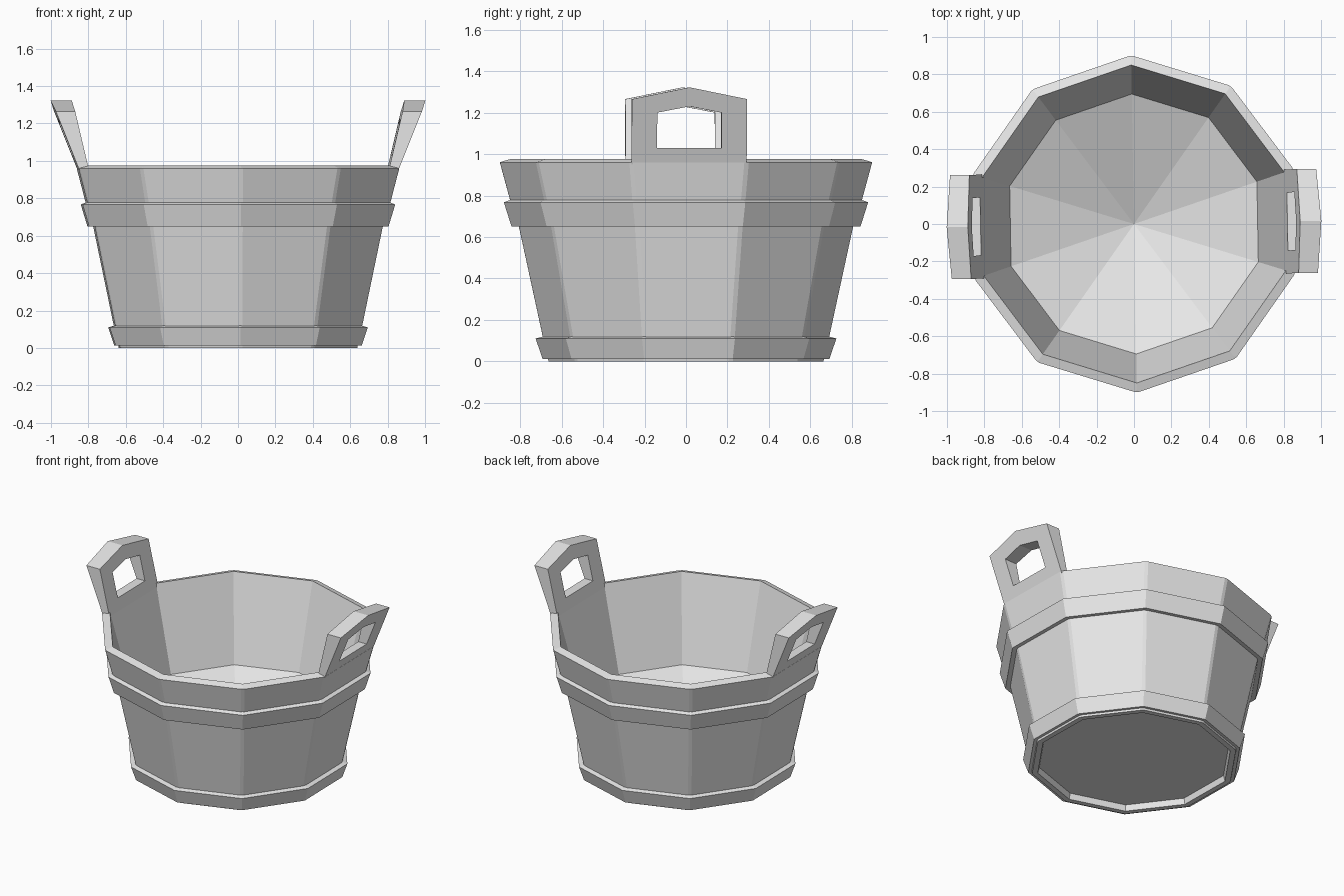
import bpy, bmesh
from math import sin, cos, pi, radians

SIDES = 10
TURN = radians(1)          # slight twist of the whole tub

cube = bpy.data.objects.get("Cube")
if cube:
    bpy.data.objects.remove(cube, do_unlink=True)

grey = bpy.data.materials.new("plain_grey")
grey.use_nodes = True
grey.diffuse_color = (0.8, 0.8, 0.8, 1)
grey.node_tree.nodes["Principled BSDF"].inputs["Base Color"].default_value = (0.8, 0.8, 0.8, 1)


def finish(name, bm):
    bmesh.ops.recalc_face_normals(bm, faces=bm.faces)
    mesh = bpy.data.meshes.new(name)
    bm.to_mesh(mesh)
    bm.free()
    mesh.materials.append(grey)
    obj = bpy.data.objects.new(name, mesh)
    obj.rotation_euler.z = TURN
    bpy.context.collection.objects.link(obj)
    return obj


def lathe(profile, closed):
    """Turn a (radius, z) profile into a ten-sided shape."""
    bm = bmesh.new()
    rings = []
    for i in range(SIDES):
        a = pi / 2 + 2 * pi * i / SIDES
        rings.append([bm.verts.new((r * cos(a), r * sin(a), z)) for r, z in profile])
    count = len(profile)
    for i in range(SIDES):
        p, q = rings[i], rings[(i + 1) % SIDES]
        for j in range(count if closed else count - 1):
            k = (j + 1) % count
            # profile ends on the axis become triangles
            if profile[j][0] == 0:
                bm.faces.new((rings[0][j], q[k], p[k]))
            elif profile[k][0] == 0:
                bm.faces.new((p[j], q[j], rings[0][k]))
            else:
                bm.faces.new((p[j], q[j], q[k], p[k]))
    loose = [v for v in bm.verts if not v.link_faces]
    bmesh.ops.delete(bm, geom=loose, context='VERTS')
    return bm


# Tub: dished floor, flared wall, recessed underside
tub = lathe([(0, 0.1), (0.695, 0.39), (0.85, 0.975), (0.902, 0.96), (0.853, 0.78),
             (0.81, 0.65), (0.695, 0.12), (0.667, 0), (0.63, 0), (0.62, 0.04), (0, 0.04)], False)
bmesh.ops.recalc_face_normals(tub, faces=tub.faces)


def outer_corner(edge):
    a, b = (v.co for v in edge.verts)
    mid = (a + b) / 2
    facing = all(f.normal.x * mid.x + f.normal.y * mid.y > 0.3 for f in edge.link_faces)
    return abs(a.z - b.z) > 0.05 and facing


# Narrow chamfer where the outer staves meet
bmesh.ops.bevel(tub, geom=[e for e in tub.edges if outer_corner(e)],
                offset=0.012, segments=1, affect='EDGES')
finish("tub", tub)

# Hoops
finish("upper_hoop", lathe([(0.79, 0.655), (0.842, 0.65), (0.879, 0.767), (0.84, 0.782)], True))
finish("lower_hoop", lathe([(0.65, 0.015), (0.692, 0.012), (0.726, 0.11), (0.68, 0.122)], True))


# Handles: gabled plates with a gabled grip hole, leaning outward
def gable(half, low, shoulder, peak):
    return [(-half, low), (half, low), (half, shoulder), (0, peak), (-half, shoulder)]


def handle(name, side):
    bm = bmesh.new()

    def loop(points, base, lean):
        return [bm.verts.new((side * (base + lean * (z - 0.965)), y, z)) for y, z in points]

    outline = gable(0.278, 0.95, 1.265, 1.322)
    hole = gable(0.155, 1.03, 1.2, 1.23)
    loops = [loop(outline, 0.859, 0.4), loop(hole, 0.859, 0.4),
             loop(hole, 0.805, 0.235), loop(outline, 0.805, 0.235)]
    for s in range(4):
        a, b = loops[s], loops[(s + 1) % 4]
        for i in range(5):
            j = (i + 1) % 5
            bm.faces.new((a[i], a[j], b[j], b[i]))
    finish(name, bm)


handle("left_handle", 1)
handle("right_handle", -1)
